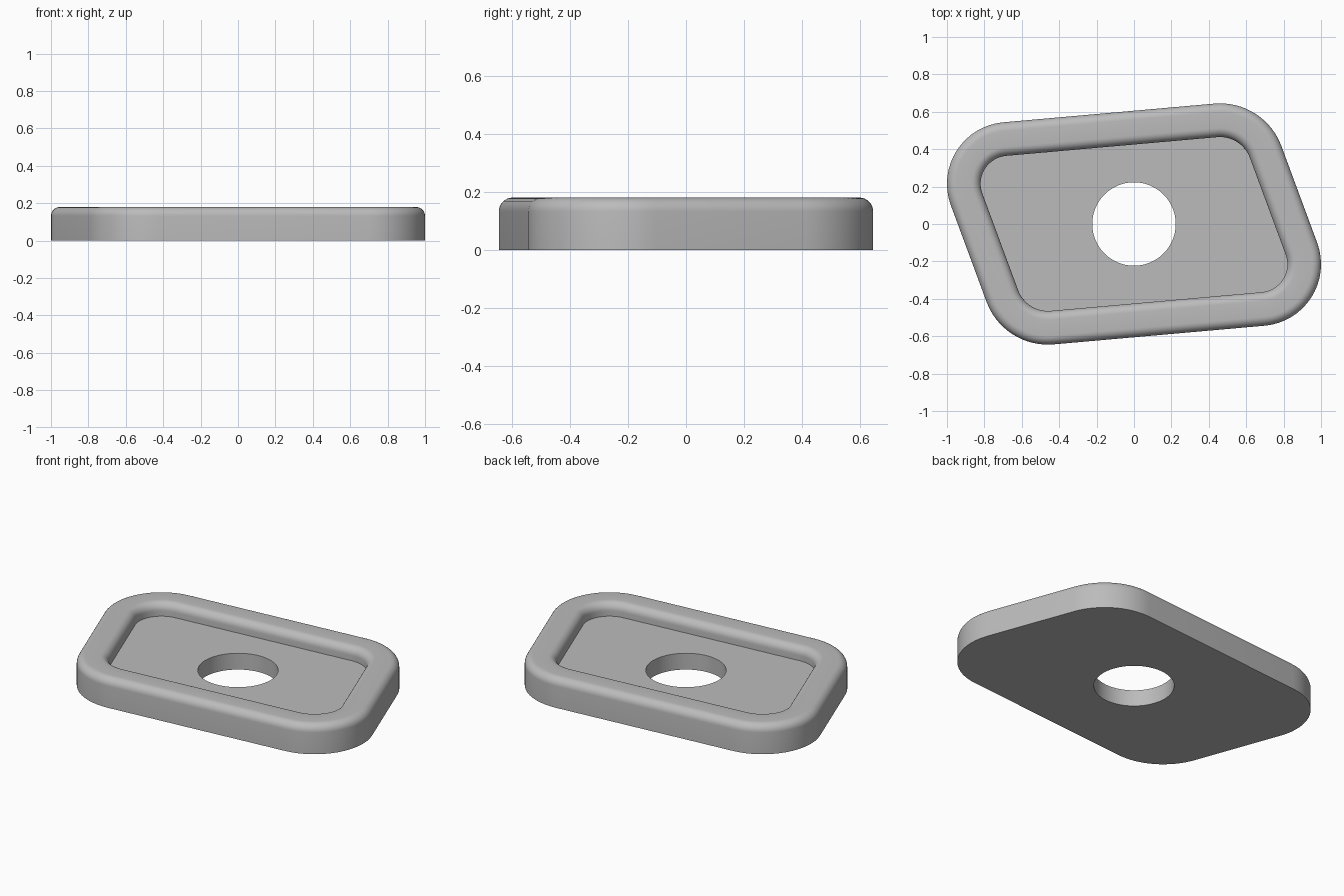
import bpy, bmesh
from math import radians, cos, sin, tau, pi

if "Cube" in bpy.data.objects:
    bpy.data.objects.remove(bpy.data.objects["Cube"], do_unlink=True)

THICK, FLOOR, FILLET = 0.18, 0.10, 0.048
RIM, HOLE = 0.18, 0.223
ARC, HOLE_SIDES = 16, 64

# Rounded corners of the skewed plate: centre x, y, radius, start and end angle
half = [(0.67, -0.215, 0.33, -85, 20), (0.46, 0.295, 0.35, 20, 95)]
corners = half + [(-x, -y, r, a + 180, b + 180) for x, y, r, a, b in half]


def outline(bm, inset, z):
    """Ring of vertices following the plate edge, moved inward by inset."""
    ring = []
    for x, y, r, a, b in corners:
        for i in range(ARC + 1):
            t = radians(a + (b - a) * i / ARC)
            ring.append(bm.verts.new((x + (r - inset) * cos(t), y + (r - inset) * sin(t), z)))
    return ring


def circle(bm, z):
    return [bm.verts.new((HOLE * cos(tau * i / HOLE_SIDES), HOLE * sin(tau * i / HOLE_SIDES), z))
            for i in range(HOLE_SIDES)]


def skin(bm, lower, upper):
    n = len(lower)
    for i in range(n):
        j = (i + 1) % n
        bm.faces.new((lower[i], lower[j], upper[j], upper[i]))


def fill_between(bm, outer, inner):
    edges = []
    for ring in (outer, inner):
        for i, v in enumerate(ring):
            w = ring[(i + 1) % len(ring)]
            edges.append(bm.edges.get((v, w)) or bm.edges.new((v, w)))
    bmesh.ops.triangle_fill(bm, edges=edges, use_beauty=True, use_dissolve=False)


# Rim section: outer wall, outer fillet, flat top, inner fillet, inner wall
steps = [pi / 2 * i / 8 for i in range(9)]
section = [(0, 0)]
section += [(FILLET * (1 - cos(t)), THICK - FILLET * (1 - sin(t))) for t in steps]
section += [(RIM - FILLET * (1 - sin(t)), THICK - FILLET * (1 - cos(t))) for t in steps]
section += [(RIM, FLOOR)]

bm = bmesh.new()
rings = [outline(bm, inset, z) for inset, z in section]
for lower, upper in zip(rings, rings[1:]):
    skin(bm, lower, upper)

# Round through hole, recessed floor and underside
hole_low, hole_high = circle(bm, 0), circle(bm, FLOOR)
skin(bm, hole_high, hole_low)
fill_between(bm, rings[-1], hole_high)
fill_between(bm, rings[0], hole_low)
bmesh.ops.recalc_face_normals(bm, faces=bm.faces)

mesh = bpy.data.meshes.new("recessed_plate")
bm.to_mesh(mesh)
bm.free()
plate = bpy.data.objects.new("recessed_plate", mesh)
bpy.context.collection.objects.link(plate)

# Plain grey finish
grey = bpy.data.materials.new("light_grey")
grey.use_nodes = True
colour = (0.5, 0.5, 0.5, 1)
grey.diffuse_color = colour
grey.node_tree.nodes["Principled BSDF"].inputs["Base Color"].default_value = colour
mesh.materials.append(grey)

bpy.ops.object.select_all(action="DESELECT")
plate.select_set(True)
bpy.context.view_layer.objects.active = plate
bpy.ops.object.shade_smooth_by_angle(angle=radians(35))
